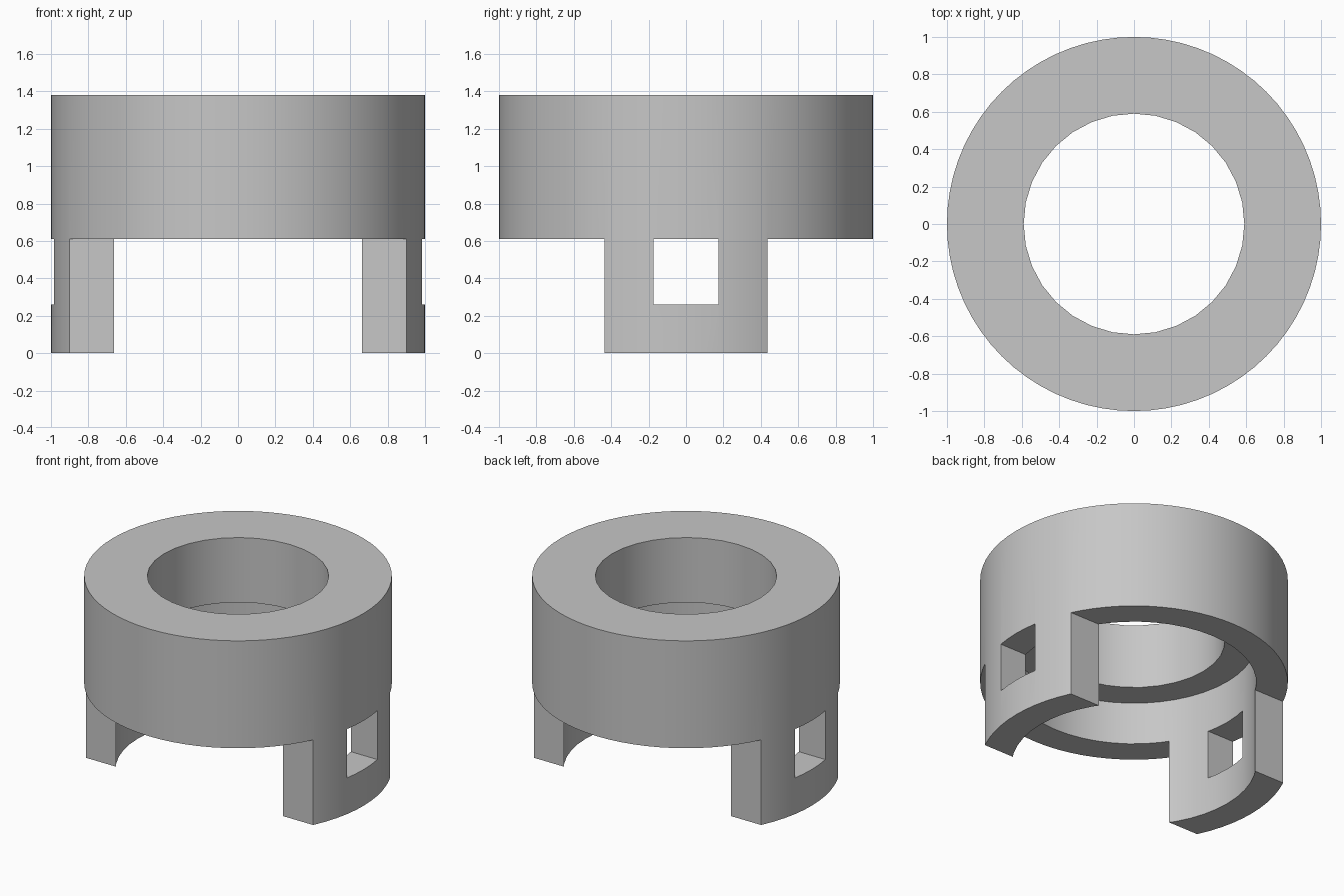
import bpy

cube = bpy.data.objects.get("Cube")
if cube:
    bpy.data.objects.remove(cube, do_unlink=True)

HEIGHT = 1.38      # overall height
LEG_TOP = 0.61     # underside of the ring
SHELF = 0.915      # step inside the bore
LEG_HALF = 0.435   # half width of each leg
WINDOW_HALF = 0.173
WINDOW_BOTTOM = 0.26

grey = bpy.data.materials.new("plain grey")
grey.use_nodes = True
colour = (0.57, 0.57, 0.57, 1)
grey.diffuse_color = colour
grey.node_tree.nodes["Principled BSDF"].inputs["Base Color"].default_value = colour


def cylinder(name, radius, z0, z1, sides):
    bpy.ops.mesh.primitive_cylinder_add(vertices=sides, radius=radius, depth=z1 - z0,
                                        location=(0, 0, (z0 + z1) / 2))
    obj = bpy.context.object
    obj.name = name
    obj.data.materials.append(grey)
    return obj


def box(name, x, y, z):
    """Box spanning the given (low, high) ranges."""
    bpy.ops.mesh.primitive_cube_add(size=1, location=[sum(r) / 2 for r in (x, y, z)])
    obj = bpy.context.object
    obj.name = name
    obj.scale = [r[1] - r[0] for r in (x, y, z)]
    obj.data.materials.append(grey)
    return obj


# Outer body
collar = cylinder("collar_with_legs", 1, 0, HEIGHT, 72)

# Stepped bore, open gaps at front and back, and window through both legs
cutters = [
    cylinder("upper_bore_cutter", 0.59, 0.5, HEIGHT + 0.2, 32),
    cylinder("lower_bore_cutter", 0.795, -0.2, SHELF, 48),
    box("front_gap_cutter", (-1.2, 1.2), (-1.2, -LEG_HALF), (-0.2, LEG_TOP)),
    box("back_gap_cutter", (-1.2, 1.2), (LEG_HALF, 1.2), (-0.2, LEG_TOP)),
    box("window_cutter", (-1.2, 1.2), (-WINDOW_HALF, WINDOW_HALF), (WINDOW_BOTTOM, LEG_TOP)),
]

bpy.ops.object.select_all(action="DESELECT")
collar.select_set(True)
bpy.context.view_layer.objects.active = collar
for cutter in cutters:
    cutter.hide_render = True
    mod = collar.modifiers.new(cutter.name, "BOOLEAN")
    mod.operation = "DIFFERENCE"
    mod.solver = "EXACT"
    mod.object = cutter
    bpy.ops.object.modifier_apply(modifier=mod.name)
    bpy.data.objects.remove(cutter, do_unlink=True)

# Smooth curved walls, crisp edges
bpy.ops.object.shade_smooth_by_angle(angle=0.52)
